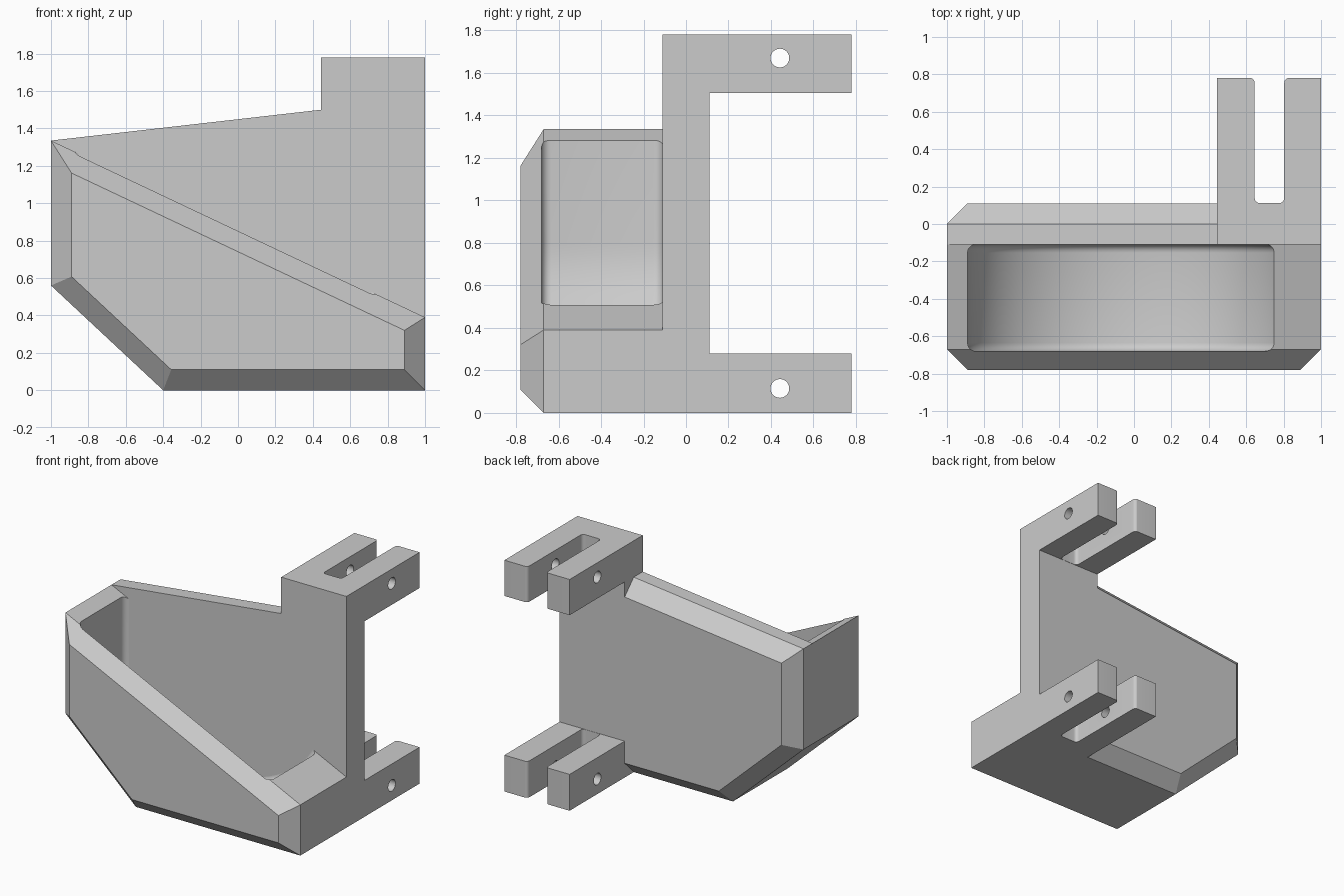
import bpy, bmesh, math
from mathutils import Vector

cube = bpy.data.objects.get("Cube")
if cube:
    bpy.data.objects.remove(cube, do_unlink=True)

grey = bpy.data.materials.new("grey_plastic")
grey.use_nodes = True
grey.diffuse_color = (0.6, 0.6, 0.6, 1)
grey.node_tree.nodes["Principled BSDF"].inputs["Base Color"].default_value = grey.diffuse_color

CHAMFER = 0.11
FRONT, PLATE_FRONT, PLATE_BACK, ARM_END = -0.78, -0.11, 0.11, 0.78
POST_X = 0.445


def loft(name, layers, place, bevel=0):
    """Join equal-length outlines into a capped solid; place(u, v, depth) sets the axis."""
    bm = bmesh.new()
    rings = [[bm.verts.new(place(u, v, d)) for u, v in pts] for pts, d in layers]
    caps = [bm.faces.new(rings[0]), bm.faces.new(rings[-1])]
    n = len(rings[0])
    for a, b in zip(rings, rings[1:]):
        for i in range(n):
            bm.faces.new((a[i], a[(i + 1) % n], b[(i + 1) % n], b[i]))
    bmesh.ops.recalc_face_normals(bm, faces=bm.faces)
    if bevel:
        edges = [e for f in caps for e in f.edges]
        bmesh.ops.bevel(bm, geom=edges, offset=bevel, segments=5, profile=0.5, affect='EDGES')
    mesh = bpy.data.meshes.new(name)
    bm.to_mesh(mesh)
    bm.free()
    mesh.materials.append(grey)
    obj = bpy.data.objects.new(name, mesh)
    bpy.context.collection.objects.link(obj)
    return obj


def along_x(u, v, d): return (d, u, v)
def along_y(u, v, d): return (u, d, v)
def along_z(u, v, d): return (u, v, d)


def inset(pts, dists):
    """Move each edge of a counter-clockwise outline inward by its own distance."""
    pts = [Vector(p) for p in pts]
    n = len(pts)
    dirs = [(pts[(i + 1) % n] - pts[i]).normalized() for i in range(n)]
    base = [pts[i] + Vector((-dirs[i].y, dirs[i].x)) * dists[i] for i in range(n)]
    out = []
    for i in range(n):
        p, d, q, e = base[i - 1], dirs[i - 1], base[i], dirs[i]
        t = (q - p).cross(e) / d.cross(e)
        out.append(p + d * t)
    return out


def rounded(pts, corners, r):
    """Replace the listed corners with short curves."""
    pts = [Vector(p) for p in pts]
    out = []
    for i, p in enumerate(pts):
        if i not in corners:
            out.append(p)
            continue
        a = p + (pts[i - 1] - p).normalized() * r
        b = p + (pts[(i + 1) % len(pts)] - p).normalized() * r
        for k in range(6):
            t = k / 5
            out.append(a * (1 - t) ** 2 + p * (2 * t * (1 - t) * 0.92 + 0.16 * t * (1 - t))
                       + b * t ** 2)
    return out


def cut(obj, cutters):
    bpy.context.view_layer.objects.active = obj
    for c in cutters:
        mod = obj.modifiers.new("cut", 'BOOLEAN')
        mod.operation, mod.solver, mod.object = 'DIFFERENCE', 'EXACT', c
        bpy.ops.object.modifier_apply(modifier=mod.name)
        bpy.data.objects.remove(c, do_unlink=True)


# Scoop: chamfered front body with a slanted rim
outline = [(-1, 1.335), (-1, 0.56), (-0.4, 0), (1, 0), (1, 0.39)]
scoop = loft("scoop_body", [(inset(outline, [CHAMFER] * 5), FRONT),
                            (outline, FRONT + CHAMFER),
                            (outline, PLATE_FRONT)], along_y)

# Pocket: round-bottomed hollow with softened side edges
bowl = []
for k in range(41):
    a = math.pi * (1 + k / 40)
    bowl.append((-0.03 + 0.86 * math.cos(a), 0.8 + 0.69 * math.sin(a)))
bowl += [(0.83, 1.6), (-0.89, 1.6)]
pocket = loft("pocket_cutter", [(bowl, -0.68), (bowl, PLATE_FRONT + 0.001)], along_y, 0.045)
cut(scoop, [pocket])

# Back plate: chamfered on its rear edge, except beside the post
plate = [(-1, 1.335), (-1, 0.56), (-0.4, 0), (POST_X, 0), (POST_X, 1.5)]
back_plate = loft("back_plate", [(plate, PLATE_FRONT), (plate, 0),
                                 (inset(plate, [CHAMFER, CHAMFER, CHAMFER, 0, CHAMFER]), PLATE_BACK)],
                  along_y)

# Bracket: post with an arm at the top and at the bottom
side = [(PLATE_FRONT, 0), (ARM_END, 0), (ARM_END, 0.28), (PLATE_BACK, 0.28),
        (PLATE_BACK, 1.505), (ARM_END, 1.505), (ARM_END, 1.78), (PLATE_FRONT, 1.78)]
bracket = loft("hinge_bracket", [(side, POST_X), (side, 1)], along_x)

# Slots and pin holes in both arms
x0, x1, y0, y1 = 0.645, 0.803, PLATE_BACK + 0.002, ARM_END + 0.001
slot = rounded([(x0, y0), (x1, y0), (x1, y1), (x1 + 0.1, y1), (x1 + 0.1, 0.9),
                (x0 - 0.1, 0.9), (x0 - 0.1, y1), (x0, y1)], (0, 1, 2, 7), 0.03)
cutters = []
for low, high, pin_z in ((-0.1, 0.4, 0.115), (1.4, 1.9, 1.67)):
    cutters.append(loft("slot_cutter", [(slot, low), (slot, high)], along_z))
    ring = [(0.442 + 0.044 * math.cos(k * math.tau / 32), pin_z + 0.044 * math.sin(k * math.tau / 32))
            for k in range(32)]
    cutters.append(loft("pin_cutter", [(ring, 0.3), (ring, 1.2)], along_x))
cut(bracket, cutters)

# Smooth the rounded surfaces, keep real edges sharp
for obj in bpy.context.view_layer.objects:
    obj.select_set(obj in (scoop, back_plate, bracket))
bpy.context.view_layer.objects.active = scoop
bpy.ops.object.shade_smooth_by_angle(angle=math.radians(30))
